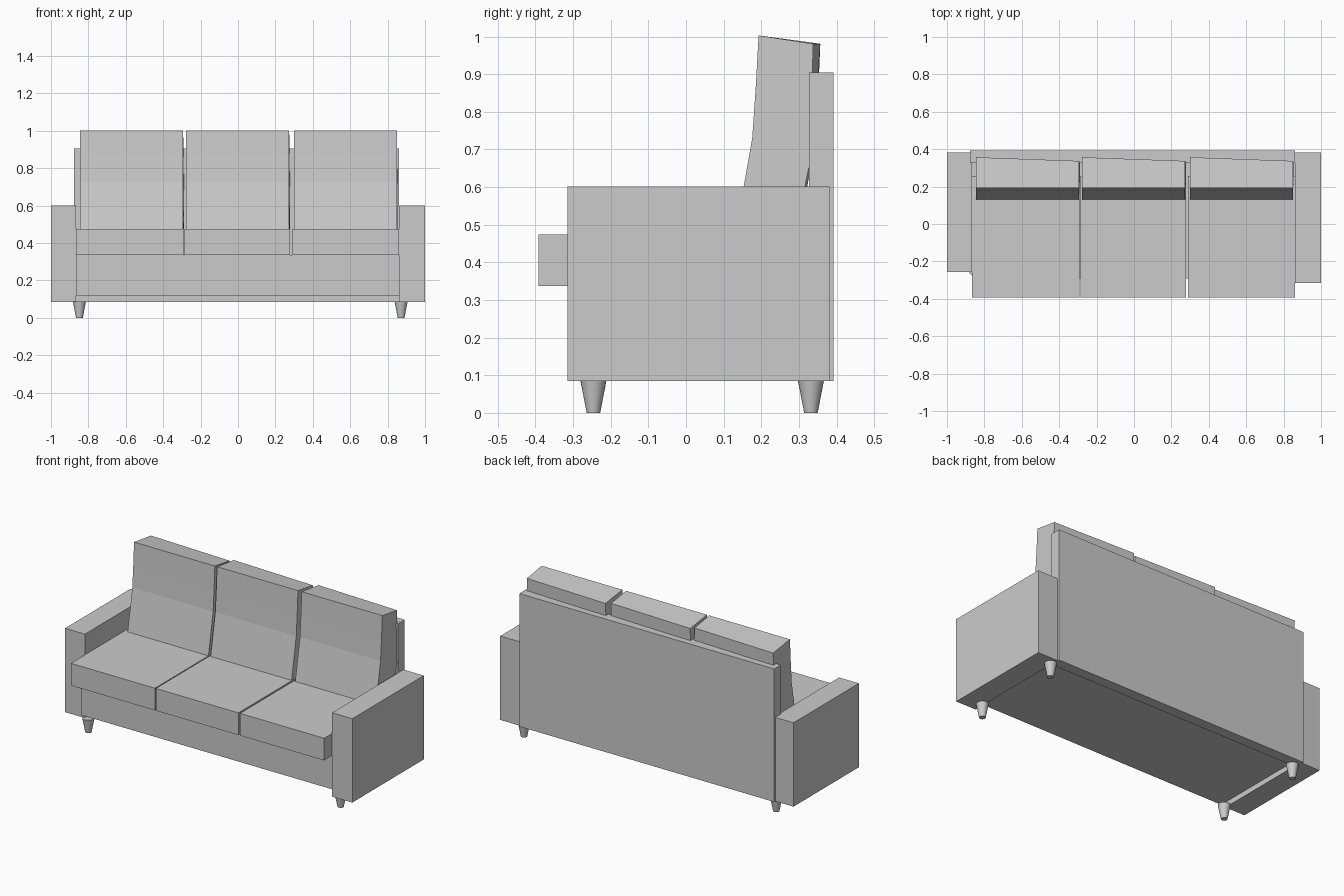
import bpy, bmesh

if "Cube" in bpy.data.objects:
    bpy.data.objects.remove(bpy.data.objects["Cube"])


def make(name, bm):
    bmesh.ops.recalc_face_normals(bm, faces=bm.faces)
    me = bpy.data.meshes.new(name)
    bm.to_mesh(me)
    bm.free()
    ob = bpy.data.objects.new(name, me)
    bpy.context.collection.objects.link(ob)
    return ob


def box(name, x, y, z):
    bm = bmesh.new()
    bmesh.ops.create_cube(bm, size=1)
    for v in bm.verts:
        v.co = [(a + b) / 2 + c * (b - a) for (a, b), c in zip((x, y, z), v.co)]
    return make(name, bm)


def loft(name, left, right):
    """Solid between two (x, y, z) outlines with matching points."""
    bm = bmesh.new()
    a = [bm.verts.new(p) for p in left]
    b = [bm.verts.new(p) for p in right]
    bm.faces.new(a)
    bm.faces.new(b[::-1])
    n = len(a)
    for i in range(n):
        j = (i + 1) % n
        bm.faces.new((a[i], b[i], b[j], a[j]))
    return make(name, bm)


# Frame: base, back panel and the two arms (left one is shorter in front)
box("base", (-0.865, 0.862), (-0.292, 0.33), (0.117, 0.335))
box("back_panel", (-0.876, 0.862), (0.327, 0.392), (0.085, 0.905))
box("left_arm", (-1, -0.865), (-0.256, 0.381), (0.085, 0.602))
box("right_arm", (0.862, 1), (-0.315, 0.381), (0.085, 0.602))

# Seat cushions
for side, x0, x1 in (("left", -0.865, -0.292), ("middle", -0.286, 0.277),
                     ("right", 0.288, 0.862)):
    box(side + "_seat_cushion", (x0, x1), (-0.392, 0.257), (0.337, 0.474))

# Back cushions: curved front, back face slightly twisted
FRONT = [(0.130, 0.474), (0.153, 0.60), (0.176, 0.73), (0.185, 0.86), (0.193, 1.003)]
BACK_LEFT = [(0.357, 0.981), (0.346, 0.73), (0.322, 0.60), (0.30, 0.474)]
BACK_RIGHT = [(0.337, 0.981), (0.336, 0.70), (0.316, 0.60), (0.292, 0.474)]
for side, x0, x1 in (("left", -0.844, -0.293), ("middle", -0.278, 0.274),
                     ("right", 0.299, 0.849)):
    left = [(x0, y, z) for y, z in FRONT + BACK_LEFT]
    right = [(x1, y, z) for y, z in FRONT]
    right += [(x1 + (0.005 if z < 0.9 else 0), y, z) for y, z in BACK_RIGHT]
    loft(side + "_back_cushion", left, right)

# Tapered round feet
for sx, x in (("left", -0.848), ("right", 0.872)):
    for sy, y in (("front", -0.246), ("back", 0.332)):
        bpy.ops.mesh.primitive_cone_add(vertices=24, radius1=0.018, radius2=0.035,
                                        depth=0.088, location=(x, y, 0.044))
        foot = bpy.context.object
        foot.name = sy + "_" + sx + "_foot"
        bpy.ops.object.shade_smooth_by_angle()
